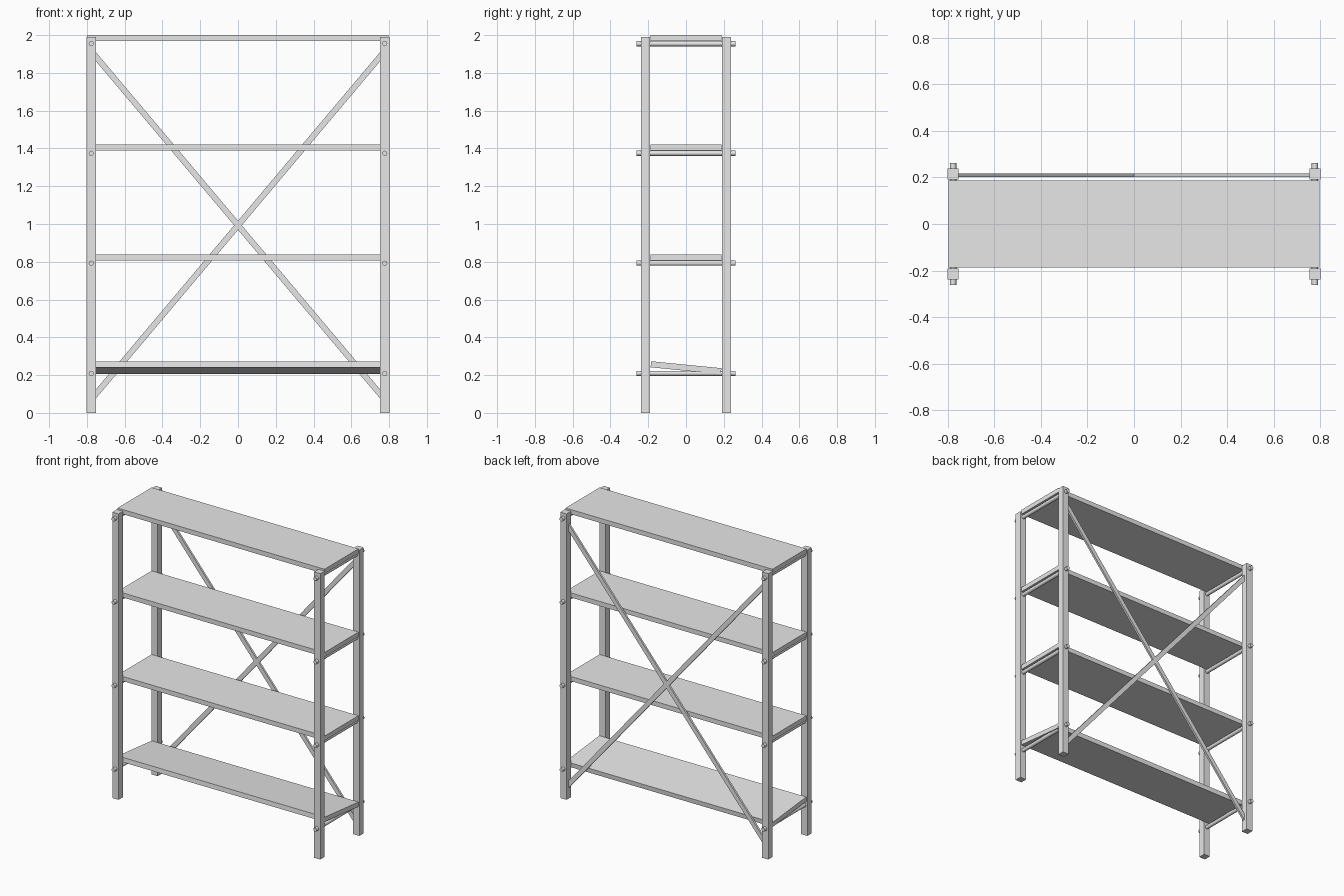
import bpy
import math

cube = bpy.data.objects.get("Cube")
if cube:
    bpy.data.objects.remove(cube, do_unlink=True)

grey = bpy.data.materials.new("plain_grey")
grey.use_nodes = True
grey.diffuse_color = (0.8, 0.8, 0.8, 1)
grey.node_tree.nodes["Principled BSDF"].inputs["Base Color"].default_value = (0.8, 0.8, 0.8, 1)


def box(name, size, location, rotation=(0, 0, 0)):
    bpy.ops.mesh.primitive_cube_add(size=1, location=location, rotation=rotation)
    ob = bpy.context.object
    ob.name = name
    ob.scale = size
    bpy.ops.object.transform_apply(location=False, rotation=False, scale=True)
    ob.data.materials.append(grey)
    return ob


def rod(name, radius, length, location):
    bpy.ops.mesh.primitive_cylinder_add(vertices=12, radius=radius, depth=length,
                                        location=location, rotation=(math.pi / 2, 0, 0))
    ob = bpy.context.object
    ob.name = name
    ob.data.materials.append(grey)
    bpy.ops.object.shade_smooth_by_angle(angle=math.radians(40))
    return ob


SIDES = (("right", -1), ("left", 1))
POST_X, POST_Y = 0.777, 0.215
POST_W, POST_H = 0.048, 1.99

# Four square corner posts
for side, sx in SIDES:
    for end, sy in (("front", -1), ("back", 1)):
        box(f"{end}_{side}_post", (POST_W, POST_W, POST_H),
            (sx * POST_X, sy * POST_Y, POST_H / 2))

# Shelf boards; the lowest one slopes down toward the back
SHELF_T = 0.032
LEVELS = (("bottom", 0.239, -0.098), ("lower", 0.822, 0),
          ("upper", 1.404, 0), ("top", 1.984, 0))
for level, z, tilt in LEVELS:
    box(f"{level}_shelf", (1.594, 0.374, SHELF_T), (0, 0, z), (tilt, 0, 0))
    # Round rods through the posts carry each shelf
    for side, sx in SIDES:
        z_rod = z - SHELF_T / 2 - 0.0135
        rod(f"{level}_{side}_support_rod", 0.0135, 0.524, (sx * POST_X, 0, z_rod))

# Crossed flat braces between the back posts
RISE = 1.187 * 2 * POST_X
BRACE_LENGTH = math.hypot(2 * POST_X, RISE)
for name, s in (("rising_brace", -1), ("falling_brace", 1)):
    box(name, (BRACE_LENGTH, 0.014, 0.031), (0, 0.209, 0.993),
        (0, s * math.atan2(RISE, 2 * POST_X), 0))
